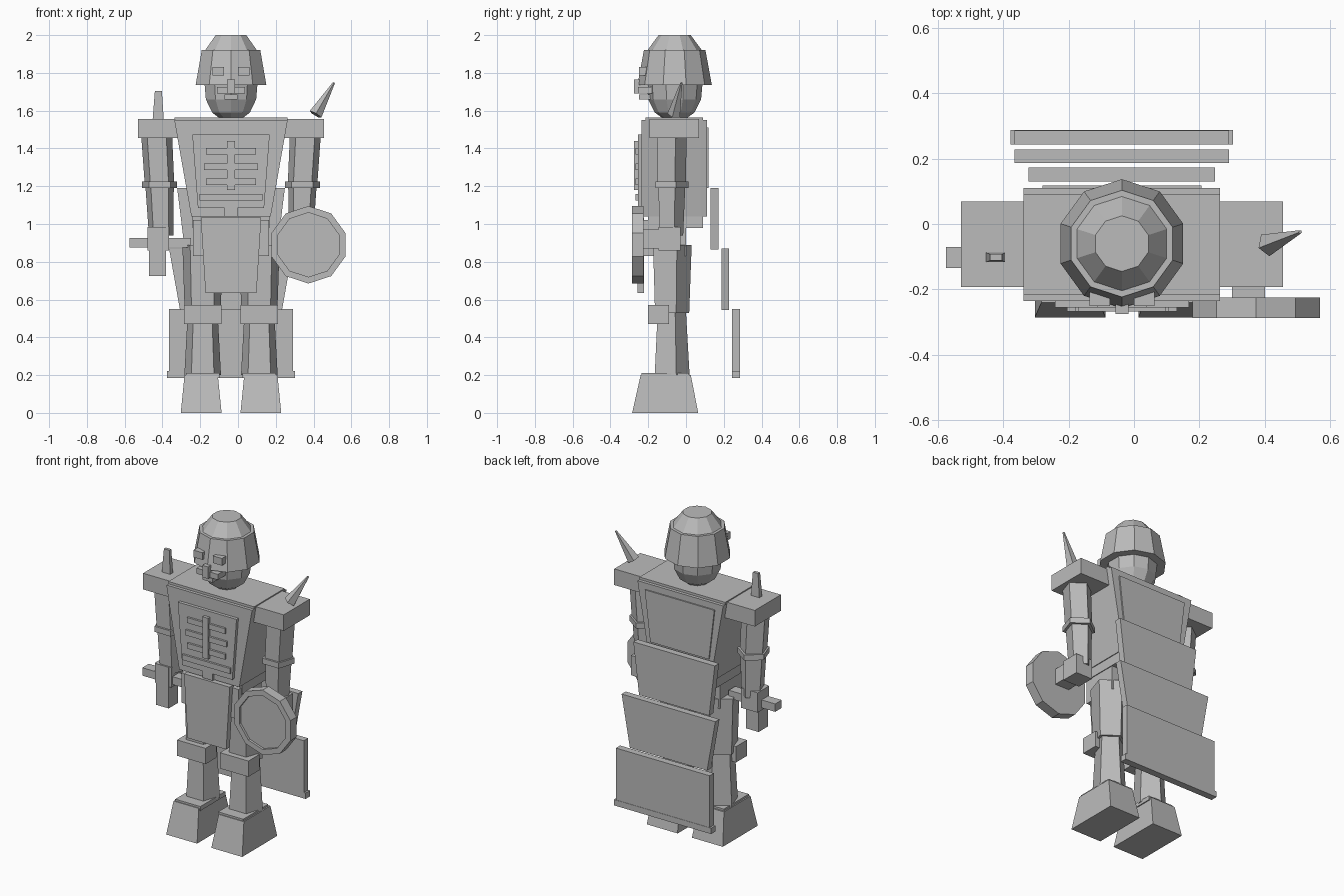
import bpy, bmesh, math
from mathutils import Vector

if "Cube" in bpy.data.objects:
    bpy.data.objects.remove(bpy.data.objects["Cube"], do_unlink=True)

CX = -0.037          # centre line of the body
LIMB_Y = -0.083      # depth of the limb axes

grey = bpy.data.materials.new("plain_grey")
grey.use_nodes = True
grey.diffuse_color = (0.5, 0.5, 0.5, 1)
grey.node_tree.nodes["Principled BSDF"].inputs["Base Color"].default_value = (0.5, 0.5, 0.5, 1)


def loft(name, rings):
    """Skin a stack of equal-sized rings into a closed flat-shaded solid."""
    bm = bmesh.new()
    loops = [[bm.verts.new(p) for p in ring] for ring in rings]
    n = len(loops[0])
    for a, b in zip(loops, loops[1:]):
        for i in range(n):
            j = (i + 1) % n
            bm.faces.new((a[i], a[j], b[j], b[i]))
    bm.faces.new(loops[0][::-1])
    bm.faces.new(loops[-1])
    bmesh.ops.recalc_face_normals(bm, faces=bm.faces)
    mesh = bpy.data.meshes.new(name)
    bm.to_mesh(mesh)
    bm.free()
    mesh.materials.append(grey)
    ob = bpy.data.objects.new(name, mesh)
    bpy.context.collection.objects.link(ob)
    return ob


def rect(x0, x1, y0, y1, z):
    return [(x0, y0, z), (x1, y0, z), (x1, y1, z), (x0, y1, z)]


def box(name, x0, x1, y0, y1, z0, z1):
    return loft(name, [rect(x0, x1, y0, y1, z0), rect(x0, x1, y0, y1, z1)])


def taper(name, w0, w1, y0, y1, z0, z1, cx=CX):
    """Slab with half width w0 at the bottom and w1 at the top."""
    return loft(name, [rect(cx - w0, cx + w0, y0, y1, z0), rect(cx - w1, cx + w1, y0, y1, z1)])


def ngon(sides, r, x, y, z):
    """Horizontal polygon with one corner at the back."""
    return [(x + r * math.sin(math.tau * i / sides), y + r * math.cos(math.tau * i / sides), z)
            for i in range(sides)]


def limb(name, x0, r0, z0, x1, r1, z1):
    return loft(name, [ngon(5, r0, x0, LIMB_Y, z0), ngon(5, r1, x1, LIMB_Y, z1)])


# Head and helmet
HY = -0.06
loft("head", [ngon(10, r, CX, HY, z) for r, z in
              ((0.07, 1.565), (0.105, 1.59), (0.14, 1.66), (0.147, 1.74), (0.144, 1.92), (0.085, 2.0))])
loft("helmet", [ngon(10, 0.197, CX, HY, 1.735), ngon(10, 0.163, CX, HY, 1.92)])

# Face
for side, s in (("right", -1), ("left", 1)):
    x = CX + s * 0.068
    box(side + "_eye", x - 0.031, x + 0.031, -0.25, -0.19, 1.785, 1.83)
    x = CX + s * 0.047
    box(side + "_moustache", x - 0.028, x + 0.028, -0.255, -0.17, 1.69, 1.725)
box("nose", CX - 0.02, CX + 0.02, -0.275, -0.18, 1.69, 1.765)
box("mouth", CX - 0.035, CX + 0.035, -0.25, -0.17, 1.66, 1.685)

# Torso
taper("torso", 0.21, 0.3, -0.215, 0.09, 1.04, 1.565)
taper("front_shell", 0.21, 0.3, -0.235, -0.2, 1.04, 1.55)
taper("back_shell", 0.21, 0.3, 0.08, 0.11, 1.04, 1.55)
taper("chest_panel", 0.175, 0.205, -0.255, -0.23, 1.085, 1.475)
box("breastbone", CX - 0.02, CX + 0.02, -0.275, -0.25, 1.18, 1.44)
for i, half in enumerate((0.133, 0.143, 0.133, 0.168)):
    z = 1.385 - i * 0.081
    box("rib_%d" % (i + 1), CX - half, CX + half, -0.268, -0.25, z - 0.017, z + 0.017)

# Waist
box("buckle", CX - 0.035, CX + 0.035, -0.25, -0.22, 1.04, 1.1)
box("waist", CX - 0.205, CX + 0.205, -0.2, 0.09, 0.98, 1.045)
box("pelvis", CX - 0.2, CX + 0.2, -0.228, 0.0, 0.83, 1.02)
taper("front_flap", 0.135, 0.16, -0.258, -0.222, 0.635, 1.035)

# Cape tiers, each lower one set further back
taper("cape_top", 0.205, 0.243, 0.1, 0.118, 1.19, 1.51)
taper("cape_upper", 0.245, 0.285, 0.13, 0.172, 0.865, 1.19)
taper("cape_middle", 0.27, 0.328, 0.187, 0.228, 0.545, 0.87)
taper("cape_lower", 0.328, 0.328, 0.243, 0.285, 0.22, 0.55)
taper("cape_hem", 0.34, 0.34, 0.243, 0.287, 0.185, 0.222)

# Arms and legs
for side, s in (("right", -1), ("left", 1)):
    inner, outer = sorted((CX + s * 0.28, CX + s * 0.492))
    box(side + "_shoulder", inner, outer, -0.193, 0.068, 1.455, 1.557)
    top, elbow, wrist = (CX + s * d for d in (0.393, 0.378, 0.37))
    limb(side + "_upper_arm", elbow, 0.082, 1.2, top, 0.086, 1.46)
    limb(side + "_elbow_ring", elbow, 0.097, 1.19, elbow, 0.097, 1.225)
    limb(side + "_forearm", wrist, 0.068, 0.94, elbow, 0.079, 1.2)
    x = CX + s * 0.385
    box(side + "_hand", x - 0.058, x + 0.058, -0.145, -0.03, 0.86, 0.985)

    hip = CX + s * 0.15
    limb(side + "_thigh", hip, 0.1, 0.53, hip, 0.113, 0.89)
    box(side + "_knee", hip - 0.1, hip + 0.1, -0.2, -0.09, 0.47, 0.57)
    limb(side + "_shin", hip, 0.102, 0.2, hip, 0.082, 0.55)
    box(side + "_ankle", hip - 0.088, hip + 0.088, -0.235, 0.015, 0.185, 0.212)
    x = CX + s * 0.158
    loft(side + "_foot", [rect(x - 0.108, x + 0.108, -0.285, 0.065, 0),
                          rect(x - 0.088, x + 0.088, -0.24, 0.025, 0.2)])

# Tool held in the right hand
box("tool_grip", -0.47, -0.38, -0.15, -0.055, 0.725, 0.985)
box("tool_bar", -0.575, -0.25, -0.135, -0.07, 0.875, 0.925)

# Ten-sided shield with a recessed centre
def shield_ring(r, y):
    return [(0.373 + px, y, 0.89 + pz) for px, pz, _ in ngon(10, r, 0, 0, 0)]

loft("shield", [shield_ring(0.205, -0.225), shield_ring(0.205, -0.287),
                shield_ring(0.17, -0.287), shield_ring(0.17, -0.272)])
box("shield_mount", 0.3, 0.4, -0.24, -0.1, 0.87, 0.97)

# Shoulder spikes
loft("right_spike", [rect(-0.452, -0.393, -0.117, -0.087, 1.55),
                     rect(-0.44, -0.403, -0.112, -0.092, 1.705)])
base, tip = Vector((0.41, -0.062, 1.58)), Vector((0.508, -0.024, 1.748))
turn = (tip - base).to_track_quat('Z', 'Y')
loft("left_spike", [[p + turn @ Vector(q) for q in ngon(5, r, 0, 0, 0)]
                    for p, r in ((base, 0.037), (tip, 0.006))])
